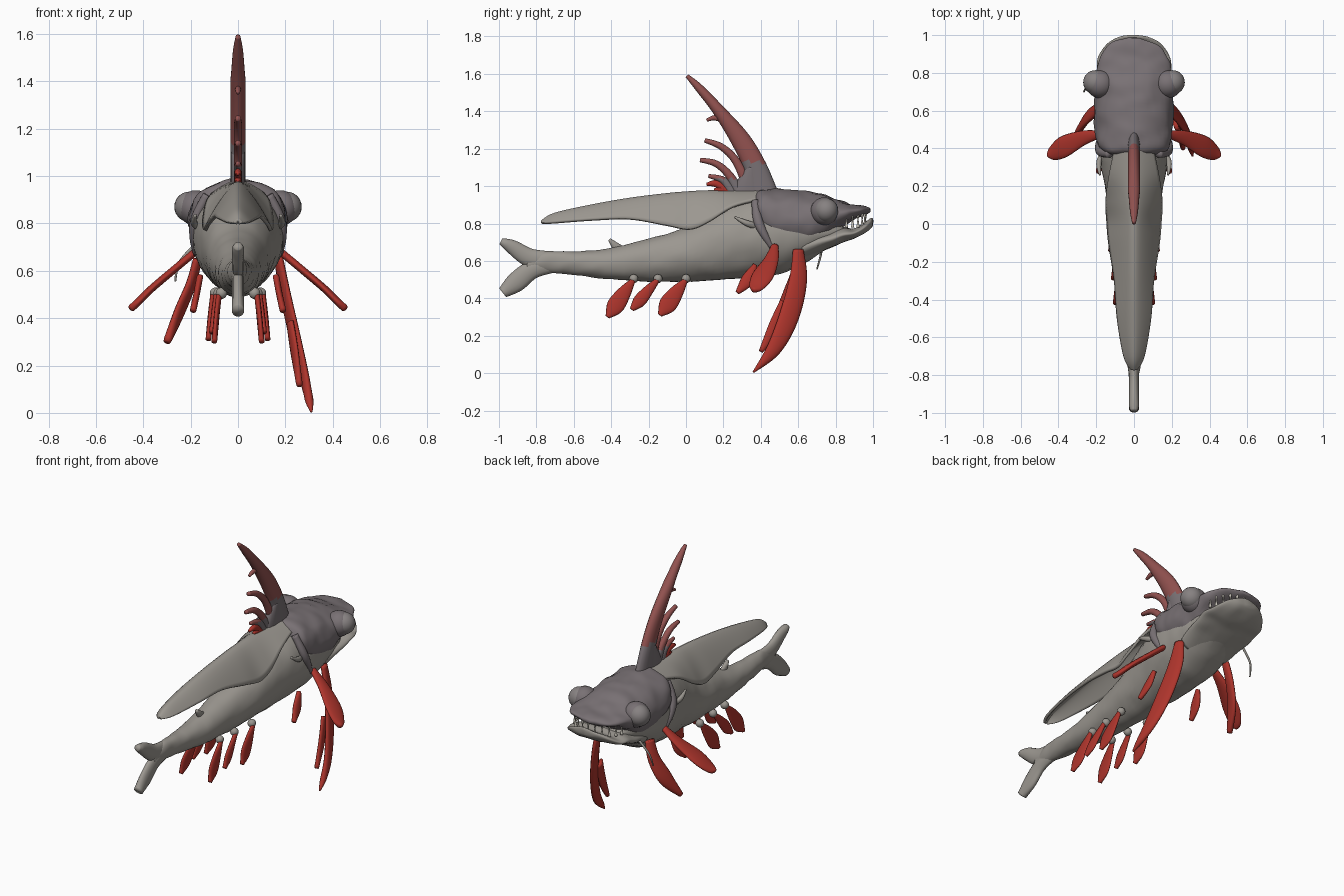
import bpy, bmesh, math
from mathutils import Vector, noise

cube = bpy.data.objects.get("Cube")
if cube:
    bpy.data.objects.remove(cube)


def material(name, rgb):
    m = bpy.data.materials.new(name)
    m.use_nodes = True
    m.diffuse_color = (*rgb, 1)
    m.node_tree.nodes["Principled BSDF"].inputs["Base Color"].default_value = (*rgb, 1)
    return m


GREY = material("skin grey", (0.33, 0.31, 0.28))
MAUVE = material("head mauve", (0.19, 0.165, 0.175))
EYE = material("eye grey", (0.24, 0.22, 0.22))
RED = material("fin red", (0.42, 0.035, 0.025))
ROSE = material("spine rose", (0.29, 0.085, 0.08))
BONE = material("tooth bone", (0.6, 0.57, 0.5))


def spline(rows, steps=6):
    """Catmull-Rom interpolation of rows of numbers."""
    out = []
    for i in range(len(rows) - 1):
        a, b, c, d = (rows[max(0, min(len(rows) - 1, i + k))] for k in (-1, 0, 1, 2))
        for s in range(steps):
            t = s / steps
            out.append([q + t * (r - p) / 2 + t * t * (2 * p - 5 * q + 4 * r - u) / 2
                        + t ** 3 * (3 * q - p - 3 * r + u) / 2
                        for p, q, r, u in zip(a, b, c, d)])
    return out + [list(rows[-1])]


def finish(name, bm, mats, rule=None):
    bmesh.ops.recalc_face_normals(bm, faces=bm.faces)
    me = bpy.data.meshes.new(name)
    for f in bm.faces:
        f.smooth = True
        if rule:
            f.material_index = rule(f.calc_center_median())
    bm.to_mesh(me)
    bm.free()
    for m in mats:
        me.materials.append(m)
    ob = bpy.data.objects.new(name, me)
    bpy.context.collection.objects.link(ob)
    return ob


def skin(name, rings, mats, rule=None, closed=True, rough=0):
    bm = bmesh.new()
    loops = [[bm.verts.new(p) for p in ring] for ring in rings]
    n = len(loops[0])
    for a, b in zip(loops, loops[1:]):
        for i in range(n if closed else n - 1):
            j = (i + 1) % n
            bm.faces.new((a[i], a[j], b[j], b[i]))
    if closed:
        bm.faces.new(loops[0])
        bm.faces.new(loops[-1])
    for v in bm.verts:
        v.co += rough * noise.noise_vector(v.co * 14)
    return finish(name, bm, mats, rule)


def hull(name, rows, mats, rule=None, rough=0.0):
    """Rounded body part from rows of y, top z, bottom z, half width."""
    rings = []
    for y, zt, zb, w in spline(rows):
        ring = []
        for k in range(36):
            a = math.tau * k / 36
            ring.append(Vector((w * math.cos(a), y, (zt + zb) / 2 + (zt - zb) / 2 * math.sin(a))))
        rings.append(ring)
    return skin(name, rings, mats, rule, rough=rough)


def blade(name, rows, normal, thick, mats, rule=None):
    """Flat fin along rows of x, y, z, half width."""
    rows = spline(rows)
    pts = [Vector(r[:3]) for r in rows]
    rings = []
    for i, p in enumerate(pts):
        t = (pts[min(i + 1, len(pts) - 1)] - pts[max(i - 1, 0)]).normalized()
        side = t.cross(Vector(normal)).normalized()
        nrm = side.cross(t)
        w = max(rows[i][3], 0.003)
        th = min(thick, w)
        rings.append([p + side * w * math.cos(a) + nrm * th * math.sin(a)
                      for a in (math.tau * k / 14 for k in range(14))])
    return skin(name, rings, mats, rule)


def ball(name, at, r, mat, scale=(1, 1, 1)):
    bm = bmesh.new()
    bmesh.ops.create_uvsphere(bm, u_segments=24, v_segments=14, radius=r)
    for v in bm.verts:
        v.co = Vector(at) + v.co * Vector(scale)
    return finish(name, bm, [mat])


def flip(rows, s):
    return [(x * s, *rest) for x, *rest in rows]


# Trunk, head and lower jaw
hull("trunk", [(-.85, .61, .55, .02), (-.75, .65, .54, .035), (-.6, .65, .525, .055),
               (-.4, .67, .5, .08), (-.2, .72, .49, .1), (0, .78, .49, .125),
               (.2, .9, .5, .155), (.35, .95, .51, .185), (.5, .95, .53, .195),
               (.62, .92, .58, .19), (.75, .85, .66, .17), (.84, .79, .71, .13)],
     [GREY], rough=0.005)
hull("head", [(.36, .95, .84, .1), (.4, .985, .73, .185), (.5, .985, .67, .205),
              (.62, .975, .65, .21), (.72, .96, .68, .205), (.8, .93, .75, .2),
              (.88, .905, .815, .18), (.95, .895, .845, .125), (.985, .885, .865, .03)],
     [MAUVE], rough=0.01)
hull("lower_jaw", [(.62, .74, .6, .17), (.75, .76, .66, .19), (.84, .78, .7, .197),
                   (.9, .775, .72, .183), (.96, .81, .75, .135), (.99, .83, .775, .075),
                   (1, .82, .79, .02)], [GREY], rough=0.004)

# Teeth around both jaws
for k in range(-5, 6):
    a = k * 0.26
    x, y = .165 * math.sin(a), .82 + .14 * math.cos(a)
    for label, z0, z1 in (("upper", .86, .815), ("lower", .78, .83)):
        blade(label + "_tooth", [(x, y, z0, .009), (x, y, z1, .002)], (0, 1, 0), .009, [BONE])

# Tail fork
blade("tail_upper_lobe", [(0, -.7, .6, .05), (0, -.83, .615, .05), (0, -.93, .675, .038),
                          (0, -.99, .705, .018)], (1, 0, 0), .026, [GREY])
blade("tail_lower_lobe", [(0, -.7, .59, .05), (0, -.82, .555, .05), (0, -.91, .485, .053),
                          (0, -.98, .43, .03)], (1, 0, 0), .026, [GREY])
blade("back_spike", [(0, -.36, .66, .03), (0, -.41, .715, .008)], (1, 0, 0), .015, [GREY])

# Arched back flap hanging over the trunk
arch = []
for y, zr, ze, w in spline([(-.77, .81, .8, .01), (-.7, .85, .805, .05), (-.5, .895, .82, .085),
                            (-.3, .93, .825, .1), (-.1, .955, .79, .13), (.02, .965, .77, .14),
                            (.12, .97, .81, .145), (.25, .97, .89, .13), (.4, .975, .93, .1)]):
    arch.append([Vector((w * s, y, ze + (zr - ze) * (1 - abs(s) ** 1.5)))
                 for s in (k / 10 for k in range(-10, 11))])
flap = skin("back_flap", arch, [GREY], closed=False)
solid = flap.modifiers.new("thickness", "SOLIDIFY")
solid.thickness = 0.016
solid.offset = 0

# Tall crest and the smaller spines behind it
X = (1, 0, 0)
blade("crest", [(0, .41, .95, .085), (0, .37, 1.1, .062), (0, .29, 1.25, .052),
                (0, .17, 1.41, .032), (0, .07, 1.525, .022), (0, .005, 1.59, .01)],
      X, .032, [MAUVE, ROSE], lambda c: int(c.z > 1.13))
blade("crest_barb", [(0, .2, 1.36, .02), (0, .15, 1.365, .014), (0, .11, 1.352, .008)],
      X, .012, [ROSE])
blade("crest_web", [(0, .34, .93, .11), (0, .34, 1.0, .08), (0, .35, 1.1, .03)], X, .03, [MAUVE])
for rows in ([(.34, .98, .03), (.27, 1.13, .022), (.19, 1.21, .018), (.1, 1.245, .012)],
             [(.28, .97, .03), (.23, 1.06, .022), (.16, 1.12, .018), (.075, 1.14, .012)],
             [(.25, .96, .03), (.2, 1.03, .02), (.12, 1.055, .01)]):
    blade("crest_spine", [(0, *r) for r in rows], X, .018, [MAUVE, ROSE],
          lambda c: int(c.z > 1.04))
for y, z in ((.11, 1.01), (.15, .98)):
    blade("crest_leaf", [(0, .24, .95, .012), (0, y + .06, z, .02), (0, y, z, .008)],
          X, .015, [RED])

# Uneven front pair of fins
blade("long_front_fin", [(.17, .6, .66, .03), (.2, .6, .5, .05), (.245, .55, .3, .055),
                         (.285, .47, .13, .04), (.31, .36, .005, .005)],
      (1, .35, .2), .018, [RED])
blade("long_fin_prong", [(.22, .53, .38, .03), (.24, .48, .25, .04), (.26, .4, .115, .012)],
      (1, .35, .2), .014, [RED])
blade("short_front_fin", [(-.17, .6, .65, .03), (-.2, .6, .54, .04), (-.25, .56, .42, .045),
                          (-.3, .48, .3, .015)], (-1, .35, .2), .018, [RED])
blade("barbel", [(-.19, .73, .7, .008), (-.25, .72, .63, .006), (-.265, .7, .555, .004)],
      (0, 1, 0), .006, [GREY])

# Parts repeated on both sides
for s, tag in ((1, "left_"), (-1, "right_")):
    ball(tag + "eye_socket", (s * .178, .74, .865), .075, MAUVE)
    ball(tag + "eye", (s * .205, .75, .87), .064, EYE)
    blade(tag + "outer_fin", flip([(.18, .475, .68, .02), (.27, .455, .605, .04),
                                   (.37, .41, .52, .058), (.43, .375, .46, .04),
                                   (.455, .36, .44, .01)], s), (.66 * s, 0, .75), .016, [RED])
    blade(tag + "rear_leaf", flip([(.16, .37, .58, .012), (.175, .33, .5, .035),
                                   (.19, .275, .43, .012)], s), (s, 0, .2), .014, [RED])
    blade(tag + "shoulder_spike", flip([(.15, .4, .78, .018), (.185, .33, .8, .016),
                                        (.18, .26, .835, .006)], s), (s, 0, 0), .014, [GREY])
    blade(tag + "gill_ridge", flip([(.13, .37, .92, .02), (.185, .39, .8, .025),
                                    (.175, .46, .67, .015)], s), (s, 0, 0), .02, [MAUVE])
    # Belly leaves on knobs
    for y, x, drop, w in ((0, .105, .19, .047), (-.15, .09, .16, .034), (-.28, .08, .2, .046)):
        ball(tag + "belly_knob", (s * (x - .01), y, .505), .024, GREY)
        blade(tag + "belly_leaf", flip([(x, y, .5, .012), (x + .008, y - .05, .5 - drop * .35, w * .8),
                                        (x + .015, y - .1, .5 - drop * .72, w),
                                        (x + .02, y - .14, .5 - drop, .012)], s),
              (s, 0, 0), .012, [RED])
